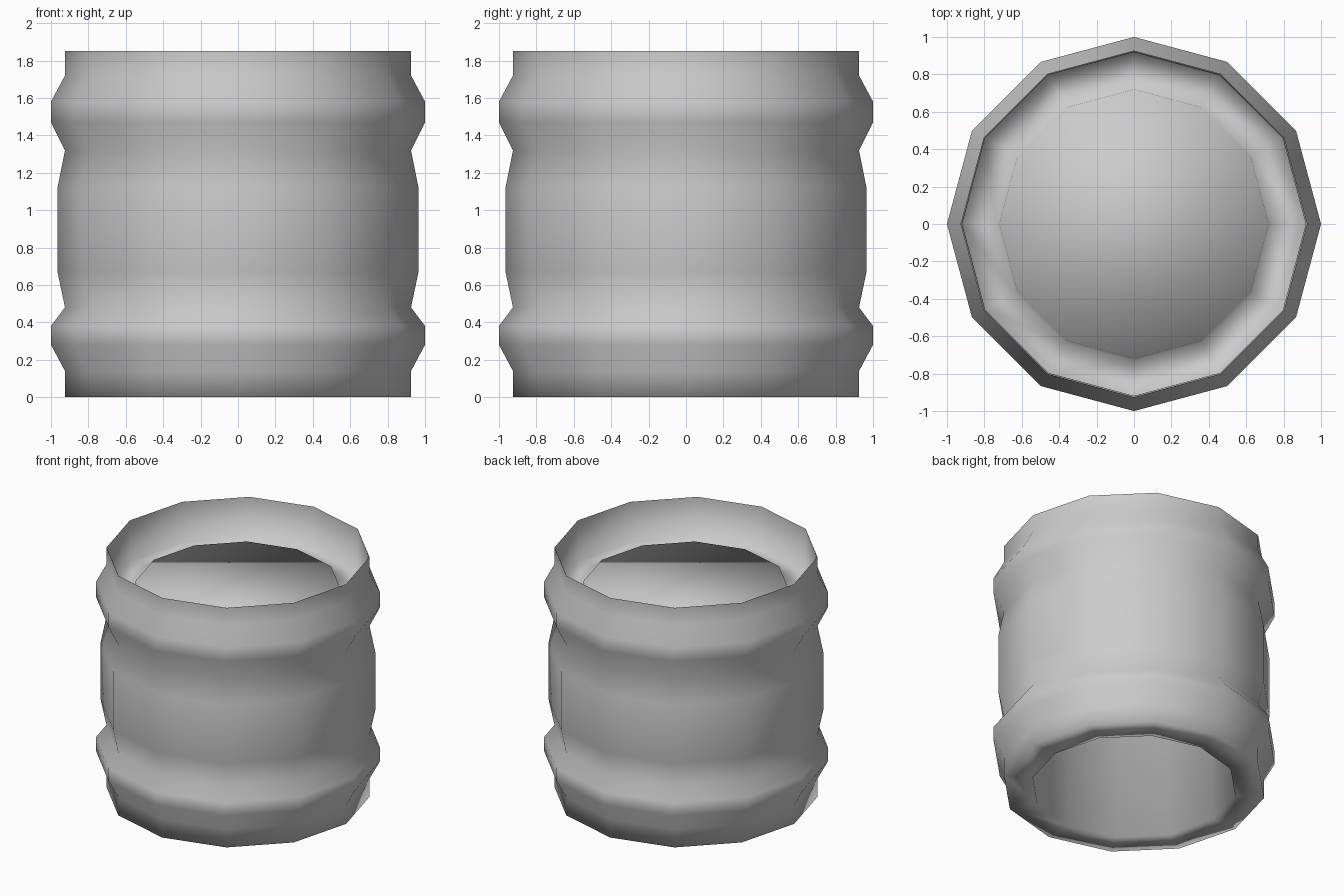
import bpy, bmesh, math

SIDES = 12

cube = bpy.data.objects.get("Cube")
if cube:
    bpy.data.objects.remove(cube, do_unlink=True)

metal = bpy.data.materials.new("plain_grey")
metal.use_nodes = True
grey = (0.6, 0.6, 0.6, 1)
metal.diffuse_color = grey
metal.node_tree.nodes["Principled BSDF"].inputs["Base Color"].default_value = grey


def lathe(name, profile):
    """Spin (radius, height) points around z; the last ring is capped."""
    bm = bmesh.new()
    rings = []
    for r, z in profile:
        angles = [2 * math.pi * i / SIDES for i in range(SIDES)]
        rings.append([bm.verts.new((r * math.cos(a), r * math.sin(a), z)) for a in angles])
    for low, high in zip(rings, rings[1:]):
        for i in range(SIDES):
            j = (i + 1) % SIDES
            bm.faces.new((low[i], low[j], high[j], high[i]))
    return bm, rings, name


def finish(bm, name, flip=False):
    if flip:
        bmesh.ops.reverse_faces(bm, faces=bm.faces[:])
    for f in bm.faces:
        f.smooth = True
    mesh = bpy.data.meshes.new(name)
    bm.to_mesh(mesh)
    bm.free()
    mesh.materials.append(metal)
    obj = bpy.data.objects.new(name, mesh)
    bpy.context.collection.objects.link(obj)
    return obj


# Outer shell: from the hollow underside, round the foot, up to the top rim
shell = [(0.72, 1.5), (0.72, 0), (0.925, 0), (0.925, 0.14), (1, 0.28), (1, 0.38),
         (0.925, 0.48), (0.965, 0.67), (0.965, 1.12), (0.925, 1.32),
         (1, 1.47), (1, 1.58), (0.925, 1.72), (0.925, 1.85)]
bm, rings, name = lathe("barrel_shell", shell)
bm.faces.new(list(reversed(rings[0])))  # ceiling of the hollow underside
finish(bm, name)

# Top: inside of the rim, gutter and raised lid
top = [(0.922, 1.85), (0.915, 1.54), (0.735, 1.54), (0.72, 1.6)]
bm, rings, name = lathe("rim_inside_and_lid", top)
bm.faces.new(rings[-1])
finish(bm, name)
